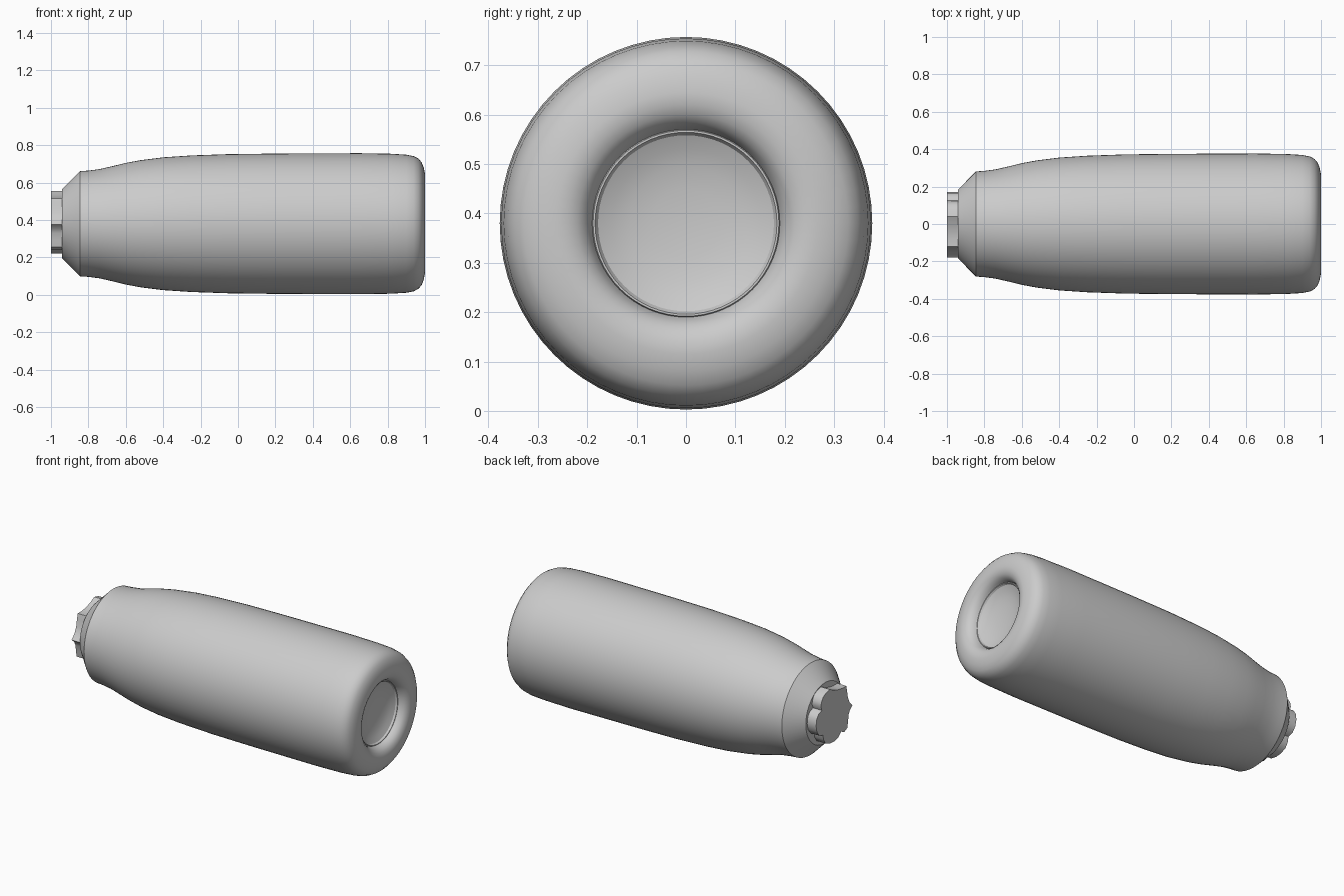
import bpy, bmesh, math

if "Cube" in bpy.data.objects:
    bpy.data.objects.remove(bpy.data.objects["Cube"])

CZ = 0.38      # height of the long axis
SEG = 64

grey = bpy.data.materials.new("light grey")
grey.diffuse_color = (0.6, 0.6, 0.6, 1)
grey.use_nodes = True
grey.node_tree.nodes["Principled BSDF"].inputs["Base Color"].default_value = grey.diffuse_color


def finish(bm, name, angle):
    bmesh.ops.remove_doubles(bm, verts=bm.verts, dist=1e-5)
    bmesh.ops.recalc_face_normals(bm, faces=bm.faces)
    me = bpy.data.meshes.new(name)
    bm.to_mesh(me)
    bm.free()
    me.materials.append(grey)
    ob = bpy.data.objects.new(name, me)
    bpy.context.collection.objects.link(ob)
    bpy.ops.object.select_all(action='DESELECT')
    ob.select_set(True)
    bpy.context.view_layer.objects.active = ob
    bpy.ops.object.shade_smooth_by_angle(angle=math.radians(angle))
    return ob


def lathe(name, profile, angle=30):
    """Spin an (x, radius) profile around the long axis."""
    bm = bmesh.new()
    vs = [bm.verts.new((x, 0, CZ + r)) for x, r in profile]
    es = [bm.edges.new(p) for p in zip(vs, vs[1:])]
    bmesh.ops.spin(bm, geom=vs + es, cent=(0, 0, CZ), axis=(1, 0, 0),
                   angle=2 * math.pi, steps=SEG, use_merge=False)
    return finish(bm, name, angle)


# Grip body: chamfered neck, swelling barrel, rounded end, recessed dish
lathe("grip_body", [
    (-0.94, 0), (-0.94, 0.185), (-0.845, 0.281), (-0.80, 0.284),
    (-0.74, 0.292), (-0.67, 0.308), (-0.60, 0.325), (-0.52, 0.340),
    (-0.40, 0.355), (-0.25, 0.365), (-0.05, 0.372), (0.20, 0.375),
    (0.65, 0.377), (0.82, 0.374), (0.90, 0.369), (0.94, 0.361),
    (0.965, 0.348), (0.982, 0.328), (0.993, 0.30), (1.0, 0.265),
    (0.998, 0.24), (0.99, 0.22), (0.978, 0.205), (0.96, 0.195),
    (0.945, 0.190), (0.95, 0.188), (0.95, 0.184), (0.94, 0.178),
    (0.927, 0.15), (0.917, 0.115), (0.91, 0.07), (0.907, 0)])

# Lobed stub on the narrow end: (y, height above axis) outline
outline = [
    (-0.18, -0.005), (-0.15, 0.025), (-0.135, 0.06), (-0.128, 0.10),
    (-0.12, 0.135), (-0.08, 0.135), (-0.04, 0.142), (0.0, 0.155),
    (0.04, 0.175), (0.08, 0.165), (0.105, 0.15), (0.12, 0.125),
    (0.125, 0.10), (0.115, 0.075), (0.145, 0.065), (0.165, 0.04),
    (0.172, 0.0), (0.163, -0.04), (0.14, -0.07), (0.105, -0.08),
    (0.10, -0.11), (0.08, -0.14), (0.04, -0.157), (0.0, -0.16),
    (-0.04, -0.152), (-0.07, -0.125), (-0.10, -0.14), (-0.13, -0.125),
    (-0.137, -0.09), (-0.142, -0.05), (-0.155, -0.025)]
bm = bmesh.new()
face = bm.faces.new([bm.verts.new((-1.0, y, CZ + h)) for y, h in outline])
ext = bmesh.ops.extrude_face_region(bm, geom=[face], use_keep_orig=True)
bmesh.ops.translate(bm, vec=(0.065, 0, 0),
                    verts=[g for g in ext["geom"] if isinstance(g, bmesh.types.BMVert)])
finish(bm, "lobed_stub", 40)
